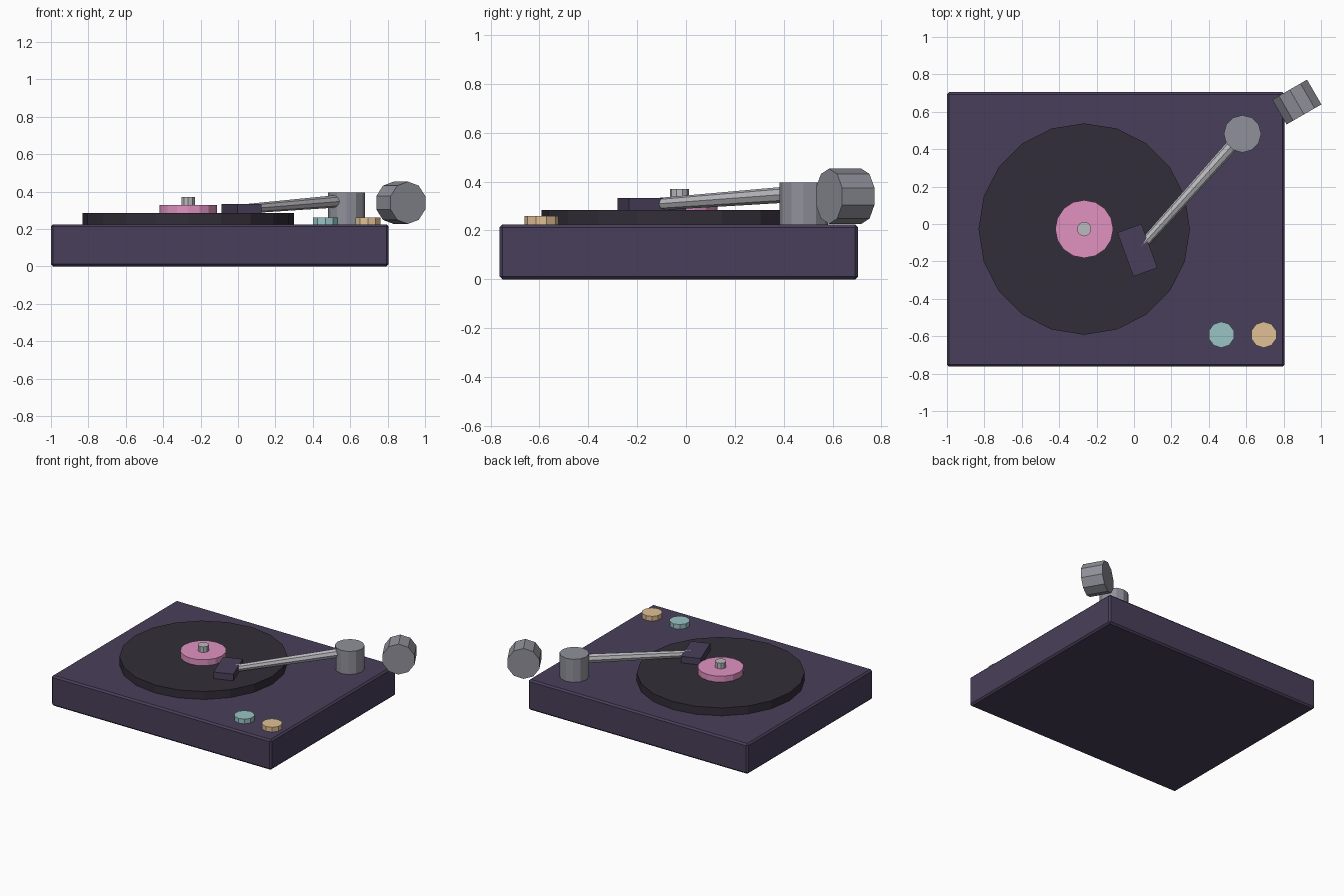
import bpy
from math import pi, radians
from mathutils import Vector

if "Cube" in bpy.data.objects:
    bpy.data.objects.remove(bpy.data.objects["Cube"])


def material(name, rgb):
    # sRGB 0-255 to linear
    m = bpy.data.materials.new(name)
    m.diffuse_color = [(c / 255) ** 2.2 for c in rgb] + [1]
    m.use_nodes = True
    m.node_tree.nodes["Principled BSDF"].inputs["Base Color"].default_value = m.diffuse_color
    return m


PLUM = material("plum", (74, 65, 90))
BLACK = material("black", (53, 49, 59))
PINK = material("pink", (224, 145, 192))
TEAL = material("teal", (152, 194, 196))
SAND = material("sand", (224, 190, 148))
METAL = material("metal", (143, 143, 153))
LIGHT = material("light_metal", (185, 185, 190))


def finish(name, mat):
    o = bpy.context.object
    o.name = name
    o.data.materials.append(mat)
    return o


def box(name, centre, size, mat, turn=0, bevel=0):
    bpy.ops.mesh.primitive_cube_add(size=1, location=centre, rotation=(0, 0, turn))
    o = finish(name, mat)
    o.scale = size
    bpy.ops.object.transform_apply(location=False, rotation=False, scale=True)
    if bevel:
        b = o.modifiers.new("bevel", 'BEVEL')
        b.width, b.segments = bevel, 1
    return o


def disc(name, x, y, z0, z1, r, sides, mat):
    bpy.ops.mesh.primitive_cylinder_add(vertices=sides, radius=r, depth=z1 - z0,
                                        location=(x, y, (z0 + z1) / 2))
    return finish(name, mat)


def rod(name, a, b, r1, r2, sides, mat):
    a, b = Vector(a), Vector(b)
    d = b - a
    bpy.ops.mesh.primitive_cone_add(vertices=sides, radius1=r1, radius2=r2, depth=d.length,
                                    location=(a + b) / 2,
                                    rotation=d.to_track_quat('Z', 'Y').to_euler())
    return finish(name, mat)


# Plinth
box("base", (-0.0975, -0.029, 0.1125), (1.805, 1.468, 0.225), PLUM, bevel=0.012)

# Platter, record label and spindle
PX, PY = -0.266, -0.027
disc("platter", PX, PY, 0.22, 0.284, 0.565, 20, BLACK)
disc("record_label", PX, PY, 0.28, 0.328, 0.155, 16, PINK)
disc("spindle", PX, PY, 0.32, 0.37, 0.039, 10, LIGHT)

# Tonearm
disc("arm_pivot", 0.58, 0.482, 0.22, 0.396, 0.1, 12, METAL)
rod("tonearm", (0.02, -0.14, 0.306), (0.58, 0.482, 0.352), 0.025, 0.034, 8, LIGHT)
box("headshell", (0.018, -0.14, 0.307), (0.137, 0.25, 0.052), PLUM, turn=radians(20))

# Counterweight, axis turned 60 degrees from x
c = Vector((0.8705, 0.652, 0.34))
half = Vector((0.5, -0.866, 0)) * 0.0765
rod("counterweight", c - half, c + half, 0.113, 0.113, 10, METAL)

# Control knobs
for name, x, mat in (("left_knob", 0.467, TEAL), ("right_knob", 0.694, SAND)):
    disc(name, x, -0.592, 0.22, 0.26, 0.07, 10, mat)
